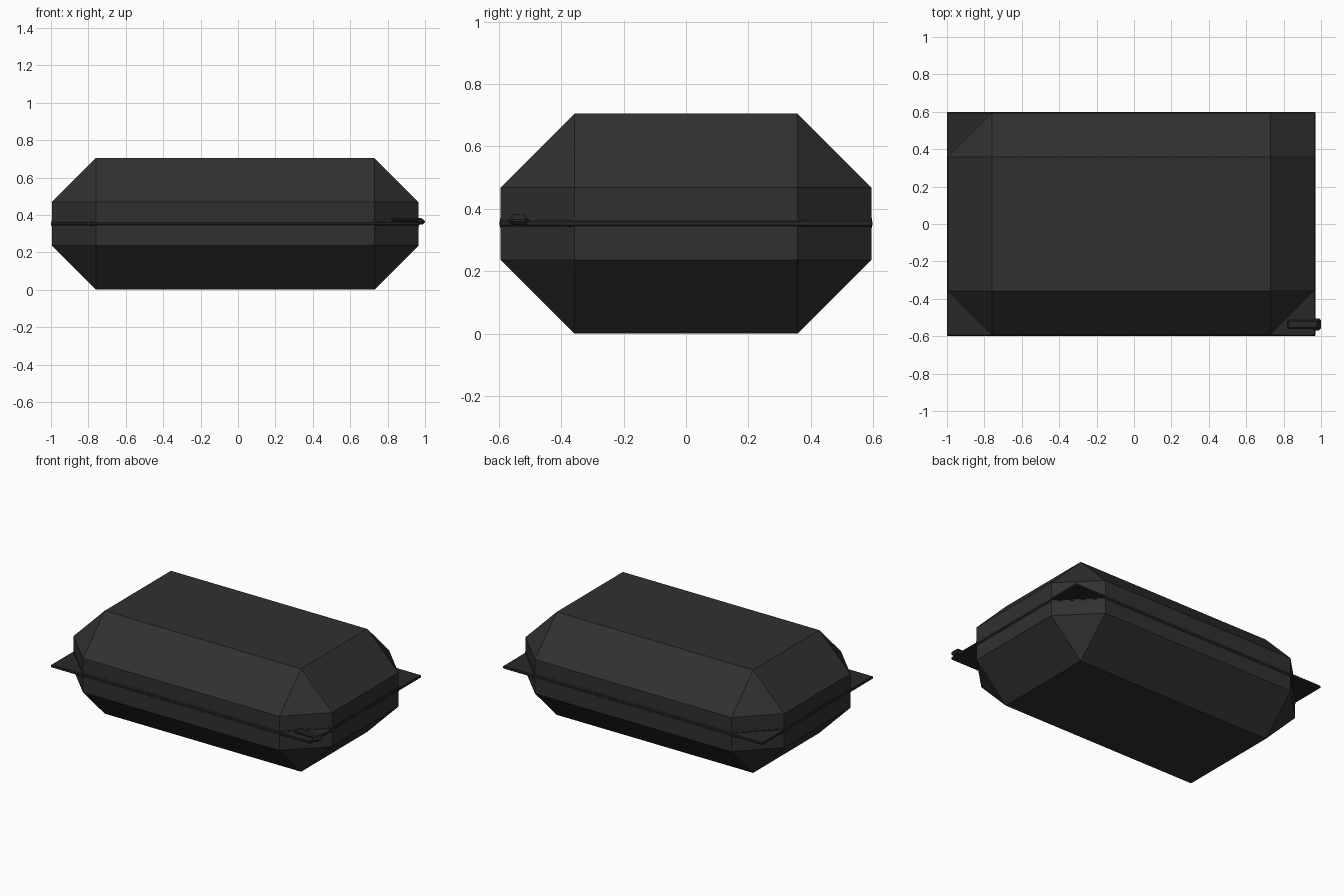
import bpy, bmesh
from mathutils import Vector

if "Cube" in bpy.data.objects:
    bpy.data.objects.remove(bpy.data.objects["Cube"])


def material(name, value):
    m = bpy.data.materials.new(name)
    m.diffuse_color = (value, value, value, 1)
    m.use_nodes = True
    m.node_tree.nodes["Principled BSDF"].inputs["Base Color"].default_value = m.diffuse_color
    return m


cloth = material("charcoal cloth", 0.030)
trim = material("dark trim", 0.022)


def block(name, lo, hi, bevel, mat, only=None):
    """Box between two corners with flat bevels on the edges chosen by a rule."""
    lo, hi = Vector(lo), Vector(hi)
    size, mid = hi - lo, (hi + lo) / 2
    bm = bmesh.new()
    bmesh.ops.create_cube(bm, size=1)
    for v in bm.verts:
        v.co = Vector(a * s + c for a, s, c in zip(v.co, size, mid))
    edges = [e for e in bm.edges if only is None or only(e)]
    bmesh.ops.bevel(bm, geom=edges, offset=bevel, segments=1,
                    profile=0.5, affect='EDGES')
    me = bpy.data.meshes.new(name)
    bm.to_mesh(me)
    bm.free()
    me.materials.append(mat)
    ob = bpy.data.objects.new(name, me)
    bpy.context.collection.objects.link(ob)
    return ob


# chamfered case body
block("case_body", (-0.995, -0.594, 0), (0.965, 0.594, 0.705), 0.236, cloth)

# thin square-cornered seam flange, standing proud at the cut corners
block("seam_flange", (-1.0, -0.598, 0.344), (0.97, 0.598, 0.362), 0.004, trim)

# raised seam band hugging the body, above and below the flange
block("seam_band", (-0.997, -0.596, 0.338), (0.967, 0.596, 0.370), 0.237, cloth,
      only=lambda e: abs(e.verts[0].co.z - e.verts[1].co.z) > 0.01)

# zipper slider and pull tab at the front right corner
block("zipper_slider", (0.955, -0.570, 0.348), (1.0, -0.504, 0.378), 0.012, trim)
block("zipper_pull", (0.82, -0.560, 0.366), (0.985, -0.514, 0.384), 0.006, trim)
